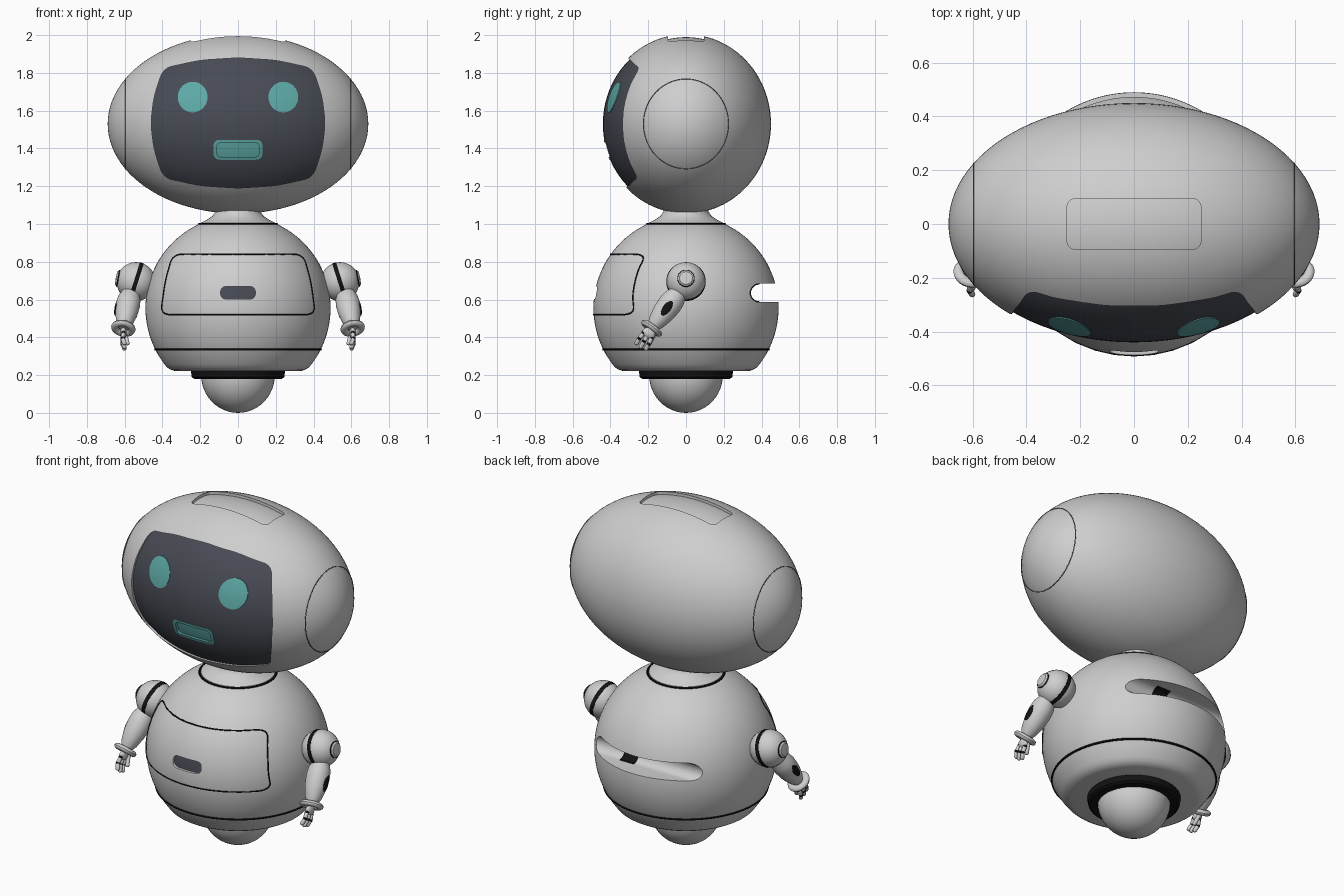
import bpy, bmesh, math
from mathutils import Vector, Matrix

cube = bpy.data.objects.get("Cube")
if cube:
    bpy.data.objects.remove(cube)


def material(name, r, g, b):
    m = bpy.data.materials.new(name)
    m.use_nodes = True
    m.diffuse_color = (r, g, b, 1)
    m.node_tree.nodes["Principled BSDF"].inputs["Base Color"].default_value = (r, g, b, 1)
    return m


SHELL = material("light grey shell", .62, .62, .62)
SCREEN = material("dark slate screen", .065, .07, .09)
TEAL = material("teal light", .11, .40, .385)
BLACK = material("black trim", .006, .006, .006)
SEAM = material("grey seam", .12, .12, .12)

HEAD, HEAD_R = Vector((0, 0, 1.53)), Vector((.69, .45, .475))
BODY_Z, BODY_R = .555, .49


def finish(name, bm, mat):
    bmesh.ops.recalc_face_normals(bm, faces=bm.faces)
    mesh = bpy.data.meshes.new(name)
    bm.to_mesh(mesh)
    bm.free()
    mesh.materials.append(mat)
    ob = bpy.data.objects.new(name, mesh)
    bpy.context.collection.objects.link(ob)
    smooth(ob)
    return ob


def smooth(ob):
    bpy.ops.object.select_all(action='DESELECT')
    ob.select_set(True)
    bpy.context.view_layer.objects.active = ob
    bpy.ops.object.shade_smooth_by_angle(angle=math.radians(35))


def frame(p, d, hint=(1, 0, 0)):
    """Matrix at p with its z axis along d."""
    z, h = Vector(d).normalized(), Vector(hint)
    if abs(z.dot(h)) > .9:
        h = Vector((0, 1, 0))
    x = (h - z * h.dot(z)).normalized()
    rot = Matrix((x, z.cross(x), z)).transposed()
    return Matrix.Translation(p) @ rot.to_4x4()


def ellipsoid(name, at, radii, mat, seg=32):
    if not isinstance(at, Matrix):
        at = Matrix.Translation(at)
    bm = bmesh.new()
    bmesh.ops.create_uvsphere(bm, u_segments=seg, v_segments=seg // 2, radius=1,
                              matrix=at @ Matrix.Diagonal((*radii, 1)))
    return finish(name, bm, mat)


def lathe(name, profile, mat, p=(0, 0, 0), d=(0, 0, 1), steps=48):
    """Spin (radius, height) points round the axis d through p."""
    bm = bmesh.new()
    vs = [bm.verts.new((r, 0, h)) for r, h in profile]
    es = [bm.edges.new(e) for e in zip(vs, vs[1:])]
    bmesh.ops.spin(bm, geom=vs + es, cent=(0, 0, 0), axis=(0, 0, 1),
                   angle=math.tau, steps=steps)
    bmesh.ops.remove_doubles(bm, verts=bm.verts, dist=1e-5)
    bmesh.ops.transform(bm, matrix=frame(p, d), verts=bm.verts)
    return finish(name, bm, mat)


def capsule(name, p, q, r, mat):
    p, q = Vector(p), Vector(q)
    n = (q - p).length
    arc = [(r * math.sin(a * math.pi / 8), r * math.cos(a * math.pi / 8)) for a in range(5)]
    prof = [(x, -y) for x, y in arc] + [(x, n + y) for x, y in reversed(arc)]
    return lathe(name, prof, mat, p, q - p, 16)


def loop(name, points, r, mat):
    """Closed thin tube."""
    cu = bpy.data.curves.new(name, 'CURVE')
    cu.dimensions, cu.bevel_depth, cu.bevel_resolution = '3D', r, 2
    sp = cu.splines.new('POLY')
    sp.points.add(len(points) - 1)
    for v, p in zip(sp.points, points):
        v.co = (*p, 1)
    sp.use_cyclic_u = True
    cu.materials.append(mat)
    ob = bpy.data.objects.new(name, cu)
    bpy.context.collection.objects.link(ob)
    bpy.ops.object.select_all(action='DESELECT')
    ob.select_set(True)
    bpy.context.view_layer.objects.active = ob
    bpy.ops.object.convert(target='MESH')
    smooth(bpy.context.object)


def circle(m, rx, ry, n=72):
    return [m @ Vector((rx * math.cos(math.tau * i / n), ry * math.sin(math.tau * i / n), 0))
            for i in range(n)]


def rounded(half, r, c=0):
    """Mirror right-hand points (top to bottom) and round every corner."""
    pts = [Vector((x, y + c)) for x, y in half]
    pts += [Vector((-v.x, v.y)) for v in reversed(pts) if abs(v.x) > 1e-6]
    out, n = [], len(pts)
    for i, b in enumerate(pts):
        ea, ec = pts[i - 1] - b, pts[(i + 1) % n] - b
        s = b + ea.normalized() * min(r, ea.length * .49)
        e = b + ec.normalized() * min(r, ec.length * .49)
        out += [s.lerp(b, t / 6).lerp(b.lerp(e, t / 6), t / 6) for t in range(7)]
        nxt = pts[(i + 1) % n]
        stop = nxt - ec.normalized() * min(r, ec.length * .49)
        out += [e.lerp(stop, t / 10) for t in range(1, 10)]
    return out


def box(w, h, r, c=0):
    return rounded([(w, h), (w, -h)], r, c)


def prism(outline, axis, lo, hi, name="cutter", mat=SHELL, dx=0):
    put = {'x': lambda u, v, w: (w, u, v), 'y': lambda u, v, w: (u + dx, w, v),
           'z': lambda u, v, w: (u, v, w)}[axis]
    bm = bmesh.new()
    f = bm.faces.new([bm.verts.new(put(u, v, lo)) for u, v in outline])
    ext = bmesh.ops.extrude_face_region(bm, geom=[f])
    move = Vector(put(0, 0, hi)) - Vector(put(0, 0, lo))
    bmesh.ops.translate(bm, vec=move, verts=[g for g in ext['geom'] if isinstance(g, bmesh.types.BMVert)])
    return finish(name, bm, mat)


def cut(ob, cutter, op='DIFFERENCE'):
    mod = ob.modifiers.new("cut", 'BOOLEAN')
    mod.operation, mod.object, mod.solver = op, cutter, 'EXACT'
    bpy.context.view_layer.objects.active = ob
    bpy.ops.object.modifier_apply(modifier=mod.name)
    bpy.data.objects.remove(cutter)
    smooth(ob)


def head_patch(name, cutter, k, mat):
    """Piece of a slightly smaller head surface inside the cutter."""
    ob = ellipsoid(name, HEAD, HEAD_R * k, mat, 96)
    cut(ob, cutter, 'INTERSECT')
    return ob


# Head shell with its face opening and top recess
face = rounded([(0, .345), (.2, .332), (.395, .29), (.445, .14), (.462, 0),
                (.445, -.14), (.395, -.29), (.2, -.332), (0, -.345)], .05, 1.535)
recess = box(.25, .095, .04)
head = ellipsoid("head_shell", HEAD, HEAD_R, SHELL, 96)
cut(head, prism(face, 'y', -.6, -.1))
cut(head, prism(recess, 'z', 1.8, 2.2))
head_patch("head_top_recess", prism(recess, 'z', 1.8, 2.2), .967, SHELL)

# Screen, eyes and mouth
mouth, mouth_in = box(.13, .053, .035, 1.393), box(.112, .038, .025, 1.393)
screen = head_patch("face_screen", prism(face, 'y', -.6, -.1), .978, SCREEN)
cut(screen, prism(mouth, 'y', -.6, -.2))
rim = head_patch("mouth_rim", prism(mouth, 'y', -.6, -.2), .983, TEAL)
cut(rim, prism(mouth_in, 'y', -.6, -.25))
head_patch("mouth", prism(mouth_in, 'y', -.6, -.25), .95, TEAL)
for side, s in (("left", 1), ("right", -1)):
    eye = [(p.x, p.y + 1.672) for p in circle(Matrix(), .079, .081, 48)]
    head_patch(side + "_eye", prism(eye, 'y', -.6, -.2, dx=s * .24), .985, TEAL)
    k = math.sqrt(1 - (.597 / HEAD_R.x) ** 2)
    loop(side + "_head_seam", circle(frame((s * .597, 0, HEAD.z), (1, 0, 0)),
         HEAD_R.y * k, HEAD_R.z * k), .0025, SEAM)

# Neck, body, base ring and ball
lathe("neck", [(0, .98), (.2, .99), (.198, 1.005), (.165, 1.022), (.135, 1.042), (.12, 1.065),
               (.12, 1.1), (0, 1.1)], SHELL)
lo, hi = math.asin((.24 - BODY_Z) / BODY_R), math.asin((1 - BODY_Z) / BODY_R)
arc = [(BODY_R * math.cos(a), BODY_Z + BODY_R * math.sin(a))
       for a in (lo + (hi - lo) * i / 40 for i in range(41))]
body = lathe("body", [(0, .222), (.335, .222), (.355, .228)] + arc + [(0, 1)], SHELL, steps=96)
lathe("base_ring", [(0, .18), (.232, .18), (.245, .19), (.25, .225), (0, .225)], BLACK)
ellipsoid("roller_ball", (0, 0, .2), (.195, .195, .2), SHELL, 48)
for name, z in (("neck_seam", 1.0), ("waist_seam", .335)):
    r = math.sqrt(BODY_R ** 2 - (z - BODY_Z) ** 2)
    loop(name, circle(Matrix.Translation((0, 0, z)), r, r), .006, BLACK)

# Chest panel line and button
panel = rounded([(.345, .84), (.385, .7), (.41, .52)], .05)
loop("panel_line", [(p.x, -math.sqrt(BODY_R ** 2 - p.x ** 2 - (p.y - BODY_Z) ** 2), p.y)
                    for p in panel], .004, BLACK)
pill = box(.092, .034, .034, .636)
cut(body, prism(pill, 'y', -.6, -.3))
button = ellipsoid("chest_button", (0, 0, BODY_Z), [BODY_R * .97] * 3, SCREEN, 96)
cut(button, prism(pill, 'y', -.6, -.3), 'INTERSECT')

# Rear slot with a dark strip on its rounded wall
half = [math.pi / 2 + math.pi * i / 16 for i in range(17)]
wall = [(.388 + .049 * math.cos(a), .635 + .049 * math.sin(a)) for a in half]
inner = [(.388 + .044 * math.cos(a), .635 + .044 * math.sin(a)) for a in reversed(half)]
cut(body, prism(wall + [(.7, .586), (.7, .684)], 'x', -.7, .7))
prism(wall + inner, 'x', .07, .16, "slot_strip", BLACK)

# Arms
for side, s in (("left", 1), ("right", -1)):
    def at(x, y, z):
        return Vector((s * x, y, z))
    n = side + "_"
    hub, out = at(.54, 0, .695), at(.95, 0, .3).normalized()
    capsule(n + "shoulder_stub", at(.41, .02, .65), at(.49, .01, .68), .06, SHELL)
    ellipsoid(n + "shoulder", hub, (.103,) * 3, SHELL)
    lathe(n + "shoulder_band", [(0, -.011), (.104, -.011), (.104, .011), (0, .011)], BLACK, hub, out)
    cap = at(1, 0, .18).normalized()
    lathe(n + "shoulder_cap", [(0, .08), (.042, .08), (.042, .1), (.034, .107), (0, .109)], SHELL, hub, cap)
    loop(n + "cap_seam", circle(frame(hub + cap * .096, cap), .043, .043, 32), .003, BLACK)

    elbow, wrist = at(.565, -.02, .66), at(.607, -.182, .448)
    d = (wrist - elbow).normalized()
    lathe(n + "forearm", [(0, .01), (.045, .03), (.06, .07), (.064, .11), (.059, .17),
                          (.045, .23), (.03, .26), (0, .27)], SHELL, elbow, d)
    patch = frame(elbow + d * .14, d, at(1, 0, 0)) @ Matrix.Translation((.058, 0, 0))
    ellipsoid(n + "forearm_inset", patch, (.009, .021, .05), BLACK, 24)
    ring = [(.045 + .02 * math.cos(a), .016 * math.sin(a))
            for a in (math.tau * i / 12 for i in range(13))]
    lathe(n + "wrist_ring", ring, SHELL, wrist, d)

    # Hand: palm, three jointed fingers and a thumb
    f, across = at(0, -.5, -.86), Vector((0, .86, -.5))
    ellipsoid(n + "palm", frame(wrist + f * .03, f, at(1, 0, 0)), (.018, .036, .028), SHELL, 20)
    for i in (-1, 0, 1):
        a = wrist + f * .045 + across * i * .025
        b = a + f * .035 + across * i * .004 + at(.004, 0, 0)
        c = b + f * (.042 - .006 * abs(i)) - at(.012, 0, 0)
        for j, (p, q) in enumerate(((a, b), (b, c))):
            u = (q - p).normalized() * .008
            capsule(f"{n}finger_{i + 2}_part_{j + 1}", p + u, q - u, .0115, SHELL)
            ellipsoid(f"{n}finger_{i + 2}_joint_{j + 1}", p, (.012,) * 3, BLACK, 12)
    t = wrist + f * .03 + across * .03 - at(.012, 0, 0)
    capsule(n + "thumb", t, t + f * .045 - at(.01, 0, 0), .011, SHELL)
